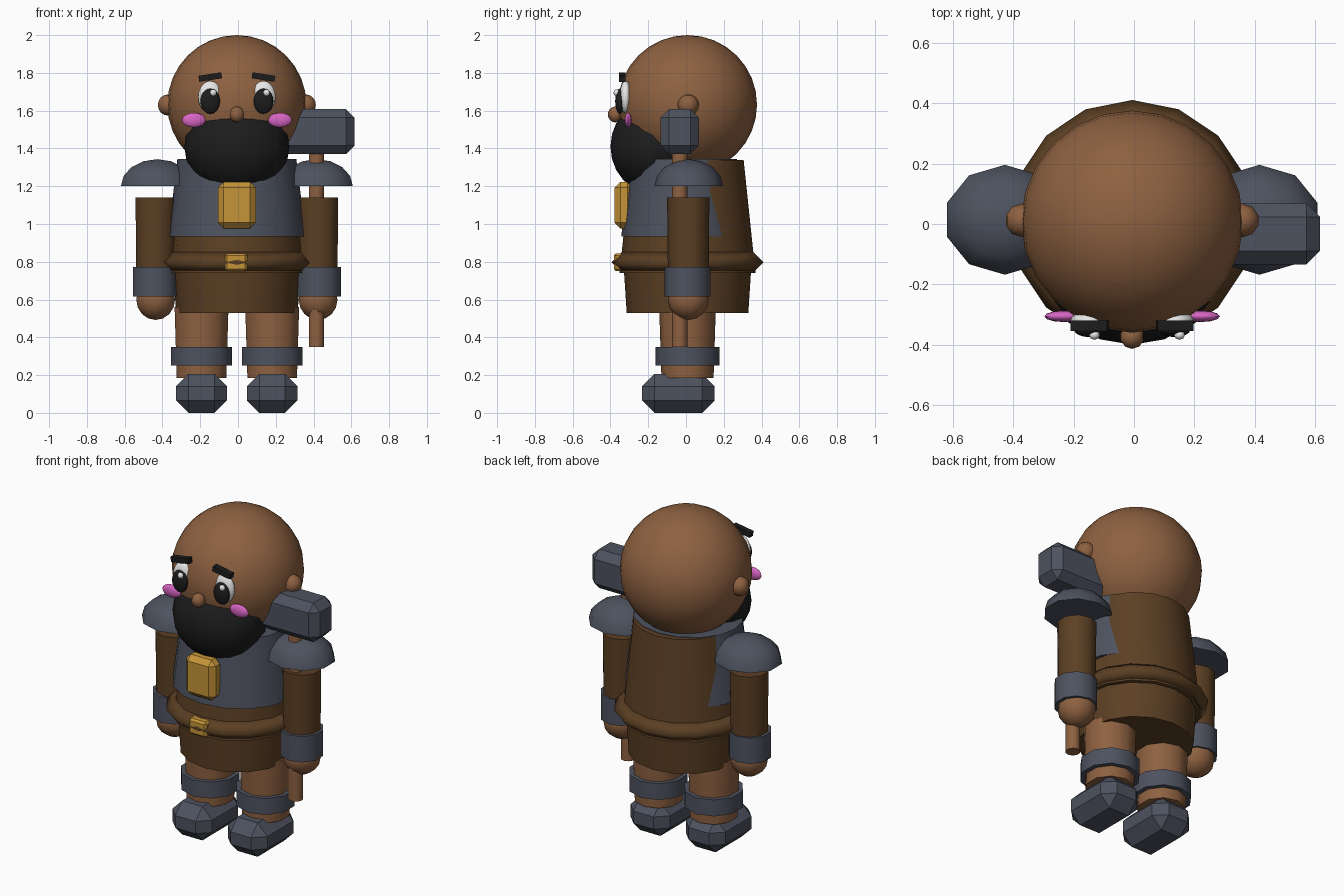
import bpy
import math

if "Cube" in bpy.data.objects:
    bpy.data.objects.remove(bpy.data.objects["Cube"])

CX, CY = -0.006, 0.008  # body axis


def material(name, rgb):
    m = bpy.data.materials.new(name)
    m.diffuse_color = (*rgb, 1)
    m.use_nodes = True
    m.node_tree.nodes["Principled BSDF"].inputs["Base Color"].default_value = m.diffuse_color
    return m


SKIN = material("skin", (0.27, 0.12, 0.052))
LEATHER = material("leather brown", (0.105, 0.05, 0.017))
STEEL = material("steel", (0.075, 0.085, 0.115))
GOLD = material("gold", (0.56, 0.30, 0.04))
BLACK = material("black", (0.012, 0.012, 0.012))
WHITE = material("white", (0.8, 0.8, 0.8))
PINK = material("pink", (0.68, 0.13, 0.55))


def finish(name, mat, angle=None):
    o = bpy.context.object
    o.name = name
    o.data.materials.append(mat)
    bpy.ops.object.transform_apply(location=False, rotation=True, scale=True)
    if angle:
        bpy.ops.object.shade_smooth_by_angle(angle=math.radians(angle))
    return o


def ball(name, mat, loc, radii, seg=16, rings=10):
    bpy.ops.mesh.primitive_uv_sphere_add(segments=seg, ring_count=rings, radius=1, location=loc)
    bpy.context.object.scale = radii
    return finish(name, mat, 60)


def tube(name, mat, x, y, z0, z1, r0, r1, seg=10, sy=1.0):
    bpy.ops.mesh.primitive_cone_add(vertices=seg, radius1=r0, radius2=r1, depth=z1 - z0,
                                    location=(x, y, (z0 + z1) / 2))
    bpy.context.object.scale = (1, sy, 1)
    return finish(name, mat, 40)


def box(name, mat, lo, hi, bevel=0.0, tilt=0.0):
    bpy.ops.mesh.primitive_cube_add(size=1, location=[(a + b) / 2 for a, b in zip(lo, hi)])
    o = bpy.context.object
    o.scale = [b - a for a, b in zip(lo, hi)]
    o.rotation_euler[1] = tilt
    finish(name, mat)
    if bevel:
        m = o.modifiers.new("bevel", 'BEVEL')
        m.width, m.segments = bevel, 1
    return o


def dome(name, mat, loc, radii):
    # upper half of a ball, closed with a flat base
    o = ball(name, mat, loc, radii, 10, 8)
    bpy.ops.object.mode_set(mode='EDIT')
    bpy.ops.mesh.select_all(action='SELECT')
    bpy.ops.mesh.bisect(plane_co=loc, plane_no=(0, 0, 1), clear_inner=True, use_fill=True)
    bpy.ops.object.mode_set(mode='OBJECT')
    bpy.ops.object.shade_smooth_by_angle(angle=math.radians(40))
    return o


# Torso, skirt, breastplate and belt
tube("torso", LEATHER, CX, CY, 0.74, 1.34, 0.36, 0.297, 16)
tube("skirt", LEATHER, CX, CY, 0.53, 0.76, 0.322, 0.337, 16)
tube("breastplate", STEEL, CX, -0.014, 0.935, 1.343, 0.365, 0.315, 16, 0.9)
bpy.ops.mesh.primitive_torus_add(location=(CX, CY, 0.797), major_segments=16, minor_segments=4,
                                 major_radius=0.347, minor_radius=0.056)
finish("belt", LEATHER, 100)
box("buckle", GOLD, (-0.07, -0.382, 0.75), (0.05, -0.32, 0.845), 0.012)
box("chest_ornament", GOLD, (-0.106, -0.378, 0.977), (0.094, -0.28, 1.222), 0.03)

# Head and face
ball("head", SKIN, (CX, CY, 1.632), (0.368, 0.368, 0.368), 24, 16)
ball("beard", BLACK, (CX, -0.17, 1.41), (0.278, 0.23, 0.25), 16, 12)
ball("nose", SKIN, (CX, -0.374, 1.58), (0.04, 0.04, 0.042), 10, 8)

for s, side in ((-1, "left"), (1, "right")):
    def X(v):
        return CX + s * v

    # Face details
    ball(side + "_ear", SKIN, (X(0.365), 0.012, 1.63), (0.056, 0.056, 0.056), 10, 8)
    ball(side + "_eye", WHITE, (X(0.141), -0.32, 1.672), (0.064, 0.032, 0.086))
    ball(side + "_pupil", BLACK, (X(0.141), -0.35, 1.65), (0.052, 0.025, 0.067))
    ball(side + "_eye_glint", WHITE, (X(0.141) + 0.016, -0.368, 1.695), (0.018, 0.016, 0.018), 8, 6)
    ball(side + "_cheek", PINK, (X(0.228), -0.306, 1.55), (0.063, 0.019, 0.039), 12, 8)
    box(side + "_brow", BLACK, (X(0.141) - 0.061, -0.354, 1.762),
        (X(0.141) + 0.061, -0.32, 1.794), 0, s * math.radians(9))

    # Arm
    dome(side + "_shoulder_pad", STEEL, (X(0.422), 0.014, 1.2), (0.202, 0.182, 0.143))
    tube(side + "_arm", LEATHER, X(0.43), 0.012, 0.75, 1.14, 0.108, 0.112)
    tube(side + "_bracer", STEEL, X(0.434), 0.008, 0.615, 0.772, 0.122, 0.122)
    ball(side + "_hand", SKIN, (X(0.43), 0.012, 0.6), (0.108, 0.108, 0.108), 10, 8)

    # Leg
    tube(side + "_leg", SKIN, X(0.187), CY, 0.185, 0.56, 0.138, 0.15)
    tube(side + "_shin_band", STEEL, X(0.187), CY, 0.25, 0.35, 0.169, 0.169)
    box(side + "_boot", STEEL, (X(0.187) - 0.134, -0.232, 0), (X(0.187) + 0.134, 0.152, 0.207), 0.066)

# Hammer
tube("hammer_handle", SKIN, 0.415, -0.033, 0.35, 1.45, 0.042, 0.042, 10)
box("hammer_head", STEEL, (0.215, -0.134, 1.37), (0.617, 0.068, 1.608), 0.045)
